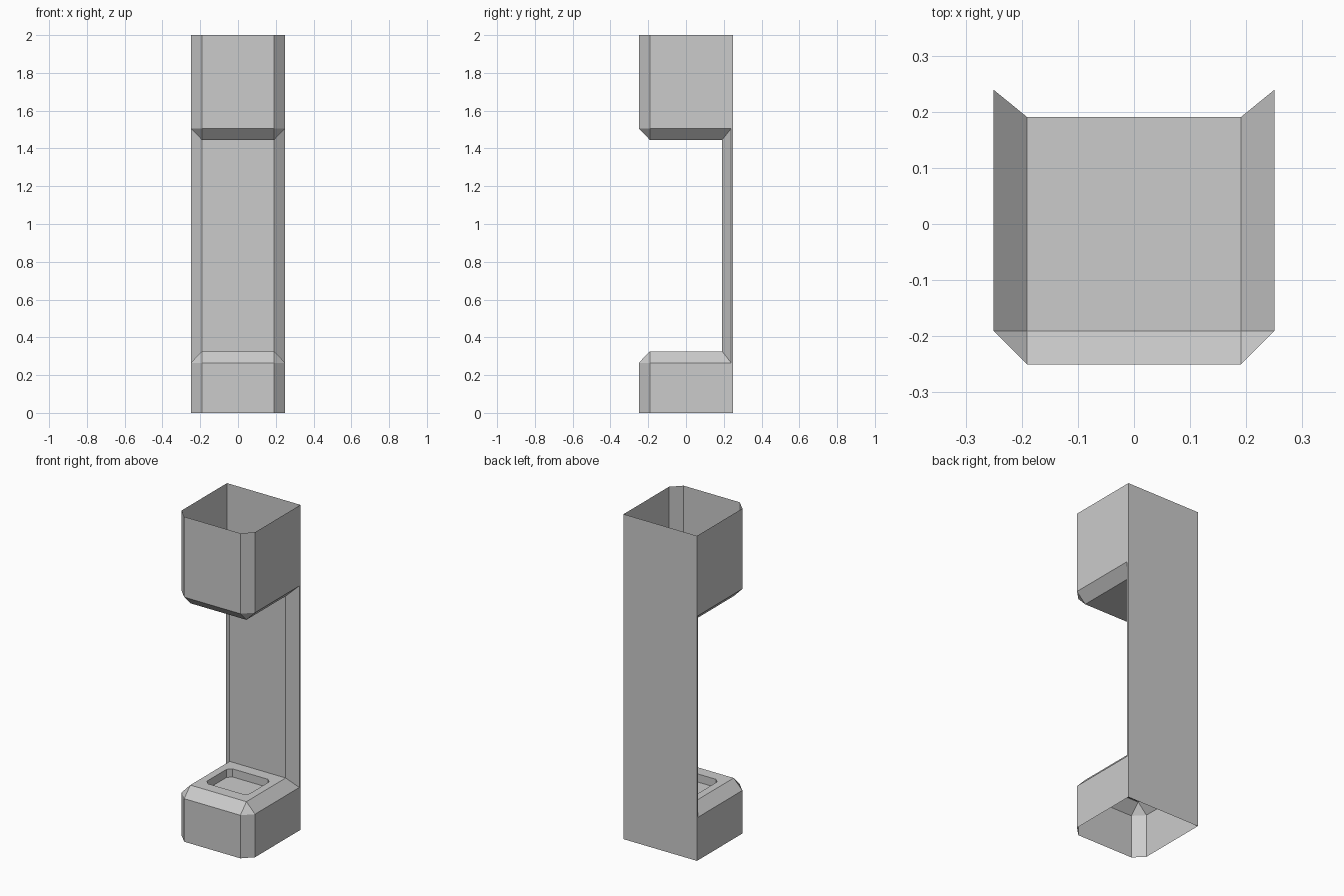
import bpy, bmesh

if "Cube" in bpy.data.objects:
    bpy.data.objects.remove(bpy.data.objects["Cube"])

HALF, FLAT, BACK = 0.25, 0.191, 0.239   # outer half width, chamfered half width, rear chamfer edge
BASE_EDGE, BASE_TOP = 0.265, 0.326
HEAD_EDGE, HEAD_BOTTOM = 1.505, 1.445
HEIGHT = 2.0


def face(bm, *pts):
    # Repeated points collapse, so corner quads become triangles
    unique = list(dict.fromkeys(pts))
    if len(unique) > 2:
        bm.faces.new([bm.verts.new(p) for p in unique])


def loft(bm, a, b, closed=False):
    n = len(a)
    for i in range(n if closed else n - 1):
        j = (i + 1) % n
        face(bm, a[i], a[j], b[j], b[i])


def at(outline, z):
    return [(x, y, z) for x, y in outline]


def finish(bm, name):
    bmesh.ops.remove_doubles(bm, verts=bm.verts[:], dist=0.0005)
    bmesh.ops.recalc_face_normals(bm, faces=bm.faces[:])
    mesh = bpy.data.meshes.new(name)
    bm.to_mesh(mesh)
    bm.free()
    obj = bpy.data.objects.new(name, mesh)
    bpy.context.collection.objects.link(obj)
    return obj


outer = [(HALF, BACK), (HALF, -FLAT), (FLAT, -HALF),
         (-FLAT, -HALF), (-HALF, -FLAT), (-HALF, BACK)]
inner = [(FLAT, FLAT), (FLAT, -FLAT), (FLAT, -FLAT),
         (-FLAT, -FLAT), (-FLAT, -FLAT), (-FLAT, FLAT)]
square = list(dict.fromkeys(inner))


def open_box(z_open, z_edge, z_flat):
    # Three chamfered walls, open at z_open and at the rear
    bm = bmesh.new()
    loft(bm, at(outer, z_open), at(outer, z_edge))
    loft(bm, at(outer, z_edge), at(inner, z_flat))
    return bm


# Upper box, open at the top
bm = open_box(HEIGHT, HEAD_EDGE, HEAD_BOTTOM)
face(bm, *at(square, HEAD_BOTTOM))
finish(bm, "upper_box")

# Base, open underneath, with a recessed tray in its top
bm = open_box(0, BASE_EDGE, BASE_TOP)
tx, ty, c = 0.145, 0.12, 0.025
tray = [(tx, ty - c), (tx, c - ty), (tx - c, -ty), (c - tx, -ty),
        (-tx, c - ty), (-tx, ty - c), (c - tx, ty), (tx - c, ty)]
corners = [square[i] for i in (0, 1, 1, 2, 2, 3, 3, 0)]
loft(bm, at(corners, BASE_TOP), at(tray, BASE_TOP), closed=True)
loft(bm, at(tray, BASE_TOP), at(tray, BASE_TOP - 0.05), closed=True)
face(bm, *at(tray, BASE_TOP - 0.05))
finish(bm, "base")

# Column front with mitred side chamfers, plus the full height back panel
bm = bmesh.new()
section = [(-HALF, BACK), (-FLAT, FLAT), (FLAT, FLAT), (HALF, BACK)]
low = (BASE_EDGE, BASE_TOP, BASE_TOP, BASE_EDGE)
high = (HEAD_EDGE, HEAD_BOTTOM, HEAD_BOTTOM, HEAD_EDGE)
loft(bm, [(x, y, z) for (x, y), z in zip(section, low)],
     [(x, y, z) for (x, y), z in zip(section, high)])
panel = [(HALF, BACK), (HALF, HALF), (-HALF, HALF), (-HALF, BACK)]
loft(bm, at(panel, 0), at(panel, HEIGHT))
finish(bm, "column_and_back_panel")
